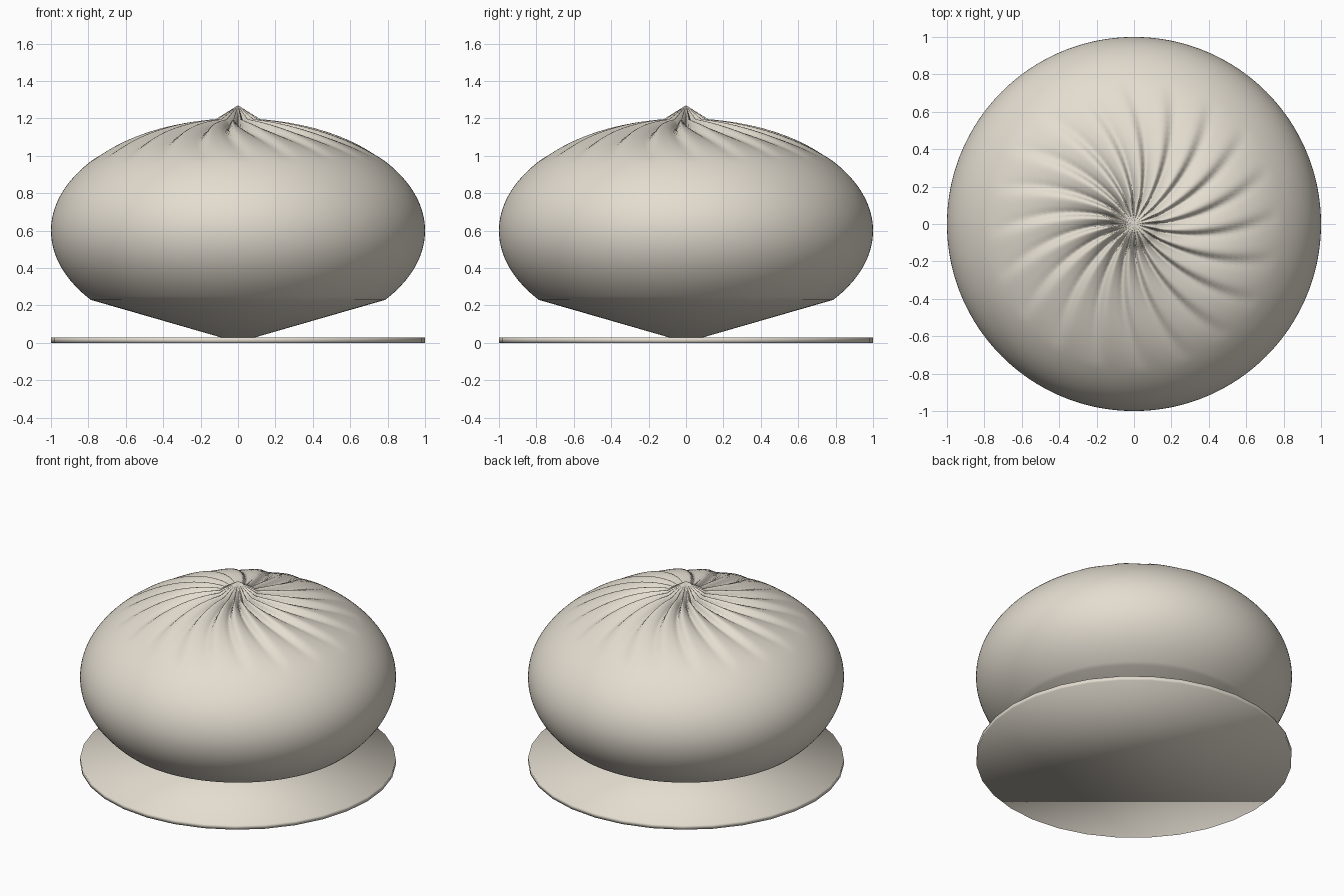
import bpy, bmesh, math

if "Cube" in bpy.data.objects:
    bpy.data.objects.remove(bpy.data.objects["Cube"])

# one dough / paper colour
cream = bpy.data.materials.new("warm cream")
cream.diffuse_color = (0.77, 0.72, 0.63, 1)
cream.use_nodes = True
cream.node_tree.nodes["Principled BSDF"].inputs["Base Color"].default_value = cream.diffuse_color

PLEATS, SEGS = 20, 240
MID, HALF = 0.6, 0.6          # ellipsoid centre height and half height


def finish(name, bm):
    bmesh.ops.recalc_face_normals(bm, faces=bm.faces)
    mesh = bpy.data.meshes.new(name)
    bm.to_mesh(mesh)
    bm.free()
    mesh.materials.append(cream)
    for p in mesh.polygons:
        p.use_smooth = True
    ob = bpy.data.objects.new(name, mesh)
    bpy.context.collection.objects.link(ob)
    return ob


def pleat_drop(r, a):
    """Inward depth of the swirling pleats, fading towards the shoulder."""
    fade = max(0.0, 1 - r / 0.78)
    depth = 0.06 * min(1.0, r / 0.12) * fade ** 0.9
    wave = 0.5 + 0.5 * math.sin(PLEATS * (a - 0.55 * r) + 0.6 * math.sin(PLEATS * (a - 0.55 * r)))
    return depth * (1 - wave) ** 1.5


# bun: ellipsoid shell with gathered top and a shallow cone underneath
bm = bmesh.new()
low = math.asin((0.23 - MID) / HALF)
high = math.acos(0.12)
rings = []
for i in range(61):
    phi = low + (high - low) * i / 60
    r, z = math.cos(phi), MID + HALF * math.sin(phi)
    ring = []
    for s in range(SEGS):
        a = math.tau * s / SEGS
        d = pleat_drop(r, a) if phi > 0 else 0
        rr = r - d * 0.4 * r
        ring.append(bm.verts.new((rr * math.cos(a), rr * math.sin(a), z - d)))
    rings.append(ring)
for lo, hi in zip(rings, rings[1:]):
    for s in range(SEGS):
        t = (s + 1) % SEGS
        bm.faces.new((lo[s], lo[t], hi[t], hi[s]))
bottom, tip = bm.verts.new((0, 0, 0.003)), bm.verts.new((0, 0, 1.27))
for s in range(SEGS):
    t = (s + 1) % SEGS
    bm.faces.new((rings[0][t], rings[0][s], bottom))
    bm.faces.new((rings[-1][s], rings[-1][t], tip))
finish("bun", bm)

# paper liner disc
bm = bmesh.new()
bmesh.ops.create_cone(bm, cap_ends=True, segments=32, radius1=1, radius2=1, depth=0.03)
bmesh.ops.translate(bm, verts=bm.verts, vec=(0, 0, 0.015))
finish("paper_liner", bm)
